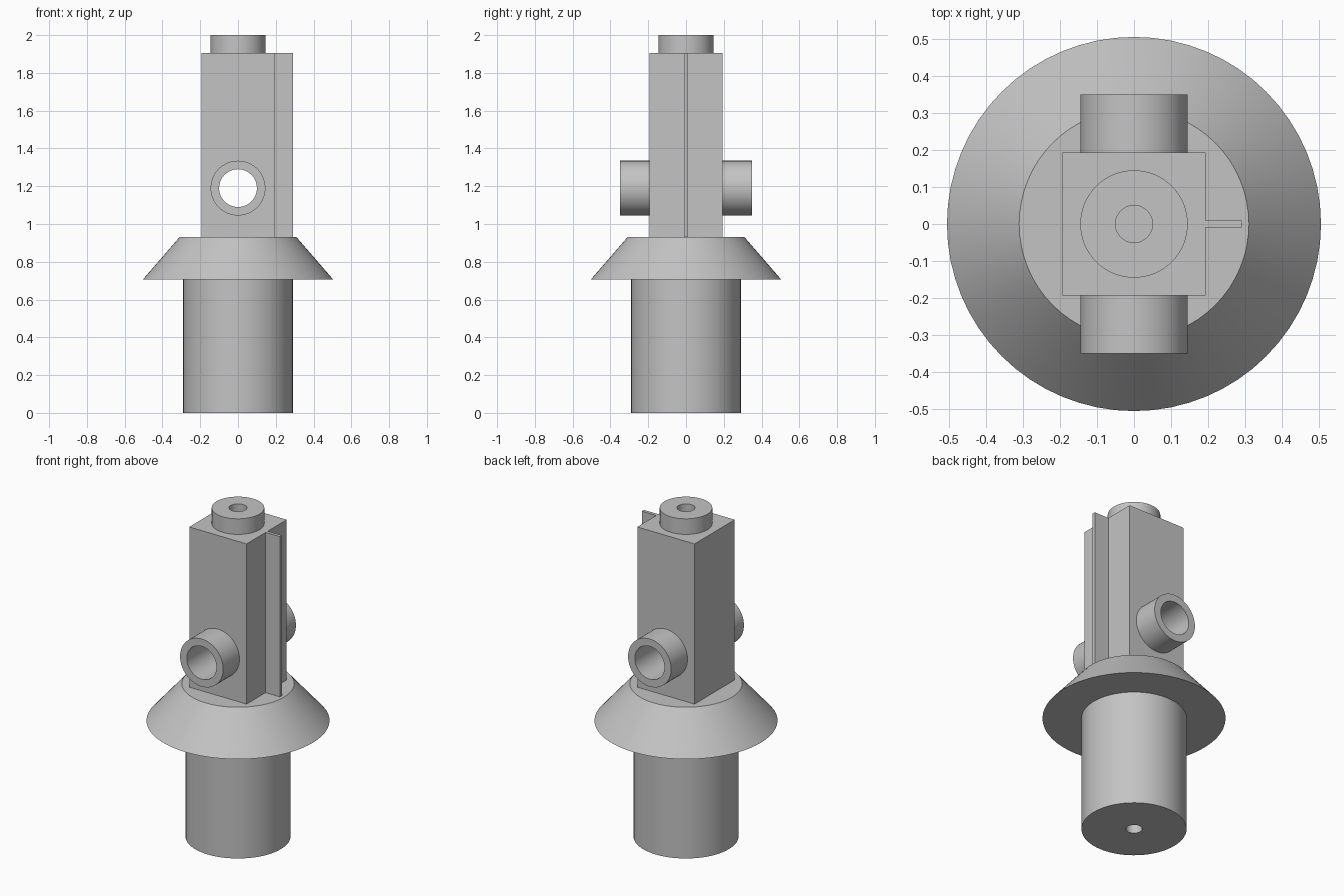
import bpy, bmesh, math
from mathutils import Matrix

if "Cube" in bpy.data.objects:
    bpy.data.objects.remove(bpy.data.objects["Cube"], do_unlink=True)

# Single plain grey material
grey = bpy.data.materials.new("plain grey")
grey.use_nodes = True
colour = (0.55, 0.55, 0.55, 1)
grey.diffuse_color = colour
grey.node_tree.nodes["Principled BSDF"].inputs["Base Color"].default_value = colour


def finish(name, bm, smooth=True):
    bmesh.ops.recalc_face_normals(bm, faces=bm.faces)
    mesh = bpy.data.meshes.new(name)
    bm.to_mesh(mesh)
    bm.free()
    mesh.materials.append(grey)
    ob = bpy.data.objects.new(name, mesh)
    bpy.context.collection.objects.link(ob)
    if smooth:
        bpy.ops.object.select_all(action="DESELECT")
        ob.select_set(True)
        bpy.context.view_layer.objects.active = ob
        bpy.ops.object.shade_smooth_by_angle(angle=math.radians(30))
    return ob


def lathe(name, profile, closed=False, matrix=Matrix(), steps=64):
    """Turn an (r, z) profile around z, then place it with matrix."""
    bm = bmesh.new()
    verts = [bm.verts.new((r, 0, z)) for r, z in profile]
    pairs = list(zip(verts, verts[1:]))
    if closed:
        pairs.append((verts[-1], verts[0]))
    edges = [bm.edges.new(p) for p in pairs]
    bmesh.ops.spin(bm, geom=verts + edges, cent=(0, 0, 0), axis=(0, 0, 1),
                   angle=math.tau, steps=steps, use_duplicate=False)
    bmesh.ops.remove_doubles(bm, verts=bm.verts, dist=1e-4)
    bmesh.ops.transform(bm, matrix=matrix, verts=bm.verts)
    return finish(name, bm)


def box(name, low, high):
    bm = bmesh.new()
    bmesh.ops.create_cube(bm, size=1)
    for v in bm.verts:
        v.co = [h if c > 0 else l for c, l, h in zip(v.co, low, high)]
    return finish(name, bm, smooth=False)


# Round stem with a blind hole underneath
lathe("stem", [(0, 0.1), (0.045, 0.1), (0.045, 0), (0.29, 0), (0.29, 0.8), (0, 0.8)])

# Flared conical skirt
lathe("skirt", [(0, 0.705), (0.505, 0.705), (0.31, 0.93), (0, 0.93)])

# Square body and side fin
body = box("square_body", (-0.193, -0.193, 0.92), (0.193, 0.193, 1.905))
box("side_fin", (0.18, -0.01, 0.925), (0.29, 0.01, 1.905))

# Top collar with its blind hole
lathe("top_collar", [(0, 1.91), (0.05, 1.91), (0.05, 2), (0.145, 2), (0.145, 1.89), (0, 1.89)])

# Open cross pipe through the body, from front to back
across = Matrix.Translation((0, 0, 1.19)) @ Matrix.Rotation(math.pi / 2, 4, "X")
lathe("cross_pipe", [(0.1, -0.35), (0.145, -0.35), (0.145, 0.35), (0.1, 0.35)],
      closed=True, matrix=across)

# Clearance for the pipe bore
cutter = lathe("bore_cutter", [(0, -0.4), (0.12, -0.4), (0.12, 0.4), (0, 0.4)], matrix=across)
cutter.hide_render = True
cutter.hide_set(True)
cut = body.modifiers.new("bore", "BOOLEAN")
cut.operation = "DIFFERENCE"
cut.solver = "EXACT"
cut.object = cutter
